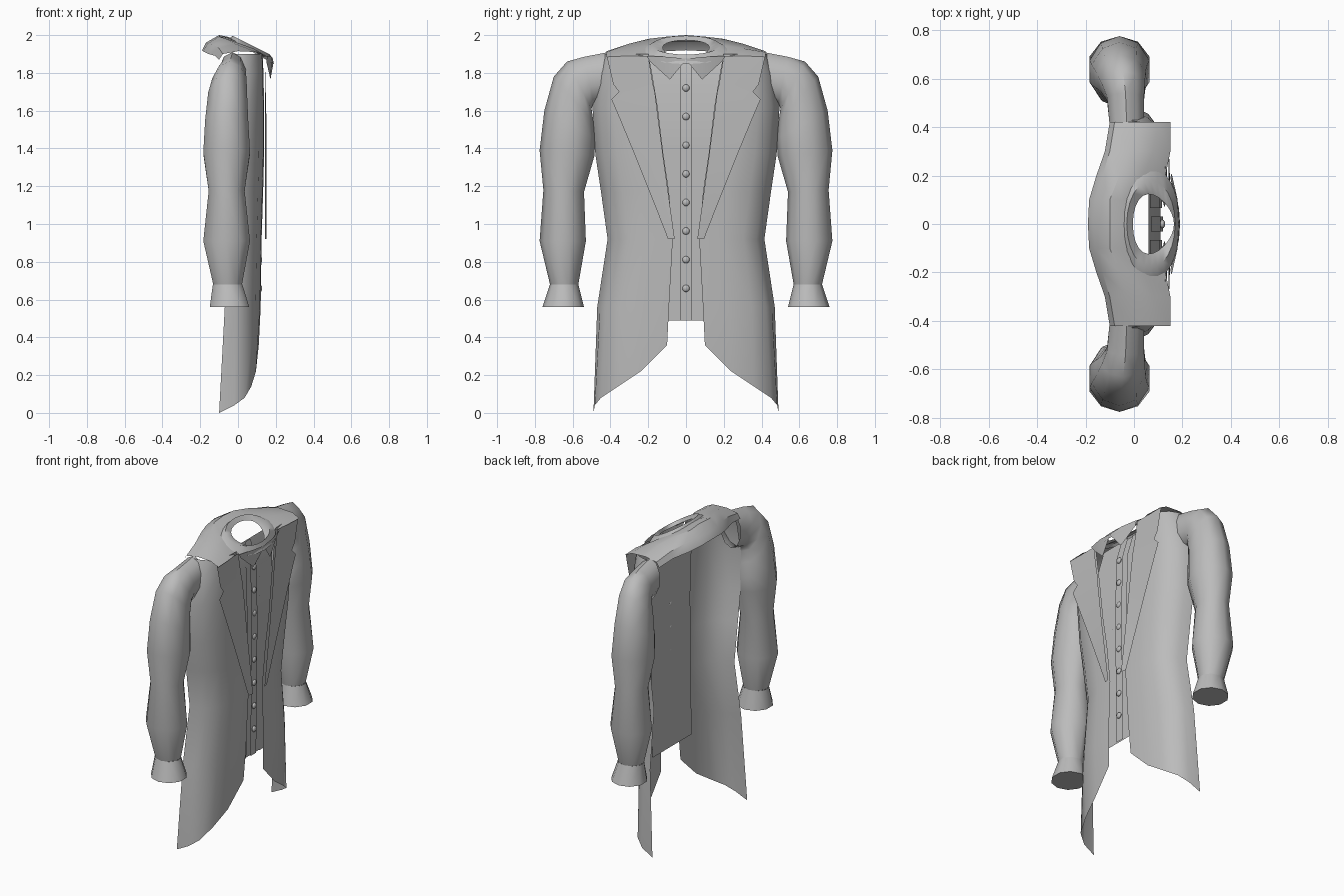
import bpy, bmesh, math
from mathutils import Vector

cube = bpy.data.objects.get("Cube")
if cube:
    bpy.data.objects.remove(cube)

cloth = bpy.data.materials.new("grey_cloth")
cloth.use_nodes = True
GREY = (0.5, 0.5, 0.5, 1)
cloth.diffuse_color = GREY
cloth.node_tree.nodes["Principled BSDF"].inputs["Base Color"].default_value = GREY


def finish(name, bm, angle=40):
    me = bpy.data.meshes.new(name)
    bm.to_mesh(me)
    bm.free()
    ob = bpy.data.objects.new(name, me)
    bpy.context.collection.objects.link(ob)
    me.materials.append(cloth)
    bpy.ops.object.select_all(action='DESELECT')
    ob.select_set(True)
    bpy.context.view_layer.objects.active = ob
    bpy.ops.object.shade_smooth_by_angle(angle=math.radians(angle))
    return ob


def loft(name, rows, facing=None, closed=False, cap=False, angle=40):
    """Skin a surface over rows of points; 'facing' sets the outer side of open cloth."""
    bm = bmesh.new()
    grid = [[bm.verts.new(p) for p in row] for row in rows]
    n = len(rows[0])
    for a, b in zip(grid, grid[1:]):
        for i in range(n if closed else n - 1):
            j = (i + 1) % n
            bm.faces.new((a[i], a[j], b[j], b[i]))
    if cap:
        bm.faces.new(grid[-1])
    bmesh.ops.recalc_face_normals(bm, faces=bm.faces)
    bm.normal_update()
    if facing:
        total = sum((f.normal * f.calc_area() for f in bm.faces), Vector())
        if total.dot(Vector(facing)) < 0:
            bmesh.ops.reverse_faces(bm, faces=bm.faces)
    return finish(name, bm, angle)


def ring(outer, inner, xc, a, n=10):
    """Sleeve section spanning an outer and an inner (y, z) point."""
    o, i = Vector((xc, *outer)), Vector((xc, *inner))
    mid, half = (o + i) / 2, (o - i) / 2
    return [mid + half * math.cos(t) + Vector((a * math.sin(t), 0, 0))
            for t in (2 * math.pi * k / n for k in range(n))]


# Coat front rows: height, inner y, outer y, depth at the opening, depth at the side
COAT = [(1.9, .2, .43, .13, -.03), (1.8, .18, .47, .135, -.04), (1.62, .15, .495, .138, -.05),
        (1.37, .12, .48, .138, -.06), (1.17, .09, .45, .133, -.06), (.92, .07, .415, .125, -.06),
        (.56, .09, .47, .12, -.07)]
SPAN = [(0, 0), (.35, .02), (.68, .14), (.88, .42), (.96, .7), (1, 1)]
HEM = [(.11, .1, .36), (.095, .24, .22), (.07, .36, .14), (.035, .45, .08), (-.02, .483, .04), (-.1, .49, 0)]
# Lapel: height, inner y, outer y
LAPEL = [(1.89, .2, .42), (1.74, .175, .385), (1.7, .165, .355), (1.66, .16, .395), (1.58, .15, .36),
         (1.35, .12, .265), (1.1, .085, .165), (.92, .06, .095)]
SLEEVE = [((.41, 1.91), (.42, 1.66), -.03, .075), ((.54, 1.885), (.49, 1.64), -.035, .08),
          ((.63, 1.86), (.5, 1.61), -.045, .095), ((.7, 1.78), (.49, 1.54), -.055, .108),
          ((.75, 1.6), (.48, 1.45), -.06, .12), ((.775, 1.39), (.485, 1.36), -.06, .13),
          ((.755, 1.18), (.54, 1.17), -.06, .1), ((.775, .91), (.53, .91), -.06, .13),
          ((.72, .68), (.57, .68), -.055, .08)]


def mirror(rows, s):
    return [[(p[0], p[1] * s, p[2]) for p in row] for row in rows]


for s, side in ((1, "left"), (-1, "right")):
    # Coat front panel wrapping round to the side
    rows = [[(d0 + (d1 - d0) * g, y0 + (y1 - y0) * f, z) for f, g in SPAN]
            for z, y0, y1, d0, d1 in COAT] + [HEM]
    loft(side + "_coat_front", mirror(rows, s), (1, 0, 0))
    # Notched lapel lying on the coat
    rows = [[(.142 + .008 * min(1, (1.9 - z) * 3) * (1 - f), y0 + (y1 - y0) * f, z) for f in (0, .5, 1)]
            for z, y0, y1 in LAPEL]
    loft(side + "_lapel", mirror(rows, s), (1, 0, 0))
    # Sleeve and flared cuff
    loft(side + "_sleeve", mirror([ring(*r) for r in SLEEVE], s), closed=True, angle=50)
    cuff = [ring((.72, .68), (.57, .68), -.055, .082), ring((.76, .56), (.54, .56), -.045, .11)]
    loft(side + "_cuff", mirror(cuff, s), closed=True, cap=True)

# Shoulder yoke: each station runs from the back edge over the top to the front edge
half = [[(-.1, .42, 1.87), (-.08, .42, 1.9), (0, .42, 1.915), (.1, .42, 1.91), (.15, .42, 1.885)],
        [(-.12, .3, 1.89), (-.1, .3, 1.93), (-.02, .3, 1.955), (.08, .3, 1.93), (.15, .3, 1.89)],
        [(-.155, .2, 1.9), (-.13, .2, 1.95), (-.06, .2, 1.98), (.04, .2, 1.945), (.13, .2, 1.885)],
        [(-.185, .1, 1.915), (-.16, .1, 1.955), (-.1, .1, 1.992), (-.05, .1, 1.985), (0, .1, 1.965)]]
centre = [(-.19, 0, 1.92), (-.17, 0, 1.96), (-.1, 0, 2.0), (-.05, 0, 1.99), (-.01, 0, 1.975)]
loft("shoulder_yoke", half + [centre] + mirror(half, -1)[::-1], (0, 0, 1))

# Oval collar ring, sloping down towards the front
inner, mid, outer = [], [], []
for k in range(24):
    t = 2 * math.pi * k / 24
    c, w = math.cos(t), math.sin(t)
    slope = 1.935 - .05 * c
    inner.append((.08 + .085 * c, .12 * w * (1 - .25 * c), slope - .012))
    mid.append((.07 + .1 * c, .18 * w, slope + .012))
    outer.append((.065 + .125 * c, .24 * w, slope - .018 - .02 * max(c, 0)))
loft("collar", [inner, mid, outer], (0, 0, 1), closed=True, angle=60)

# Two pointed collar wings at the front
for s, side in ((1, "left"), (-1, "right")):
    wing = [[(.185, 0, 1.875), (.18, .1, 1.885), (.155, .21, 1.89)],
            [(.188, .012, 1.855), (.172, .085, 1.765), (.15, .19, 1.86)]]
    loft(side + "_collar_wing", mirror(wing, s), (1, 0, 0))


# Shirt front, side pleats and raised placket
def strip(name, y0, y1, lift):
    path = [(.06, 1.88), (.1, 1.74), (.11, 1.4), (.105, .9), (.1, .49)]
    loft(name, [[(x + lift, y, z) for y in (y0, y1)] for x, z in path], (1, 0, 0))


strip("shirt_front", -.2, .2, 0)
strip("shirt_placket", -.03, .03, .01)
for s, side in ((1, "left"), (-1, "right")):
    strip(side + "_shirt_pleat", s * .065, s * .2, .005)

# Row of buttons
for k in range(8):
    bm = bmesh.new()
    bmesh.ops.create_uvsphere(bm, u_segments=12, v_segments=8, radius=.019)
    bmesh.ops.scale(bm, verts=bm.verts, vec=(.6, 1, 1))
    bmesh.ops.translate(bm, verts=bm.verts, vec=(.117, 0, 1.72 - .1515 * k))
    finish("button_" + str(k + 1), bm)
